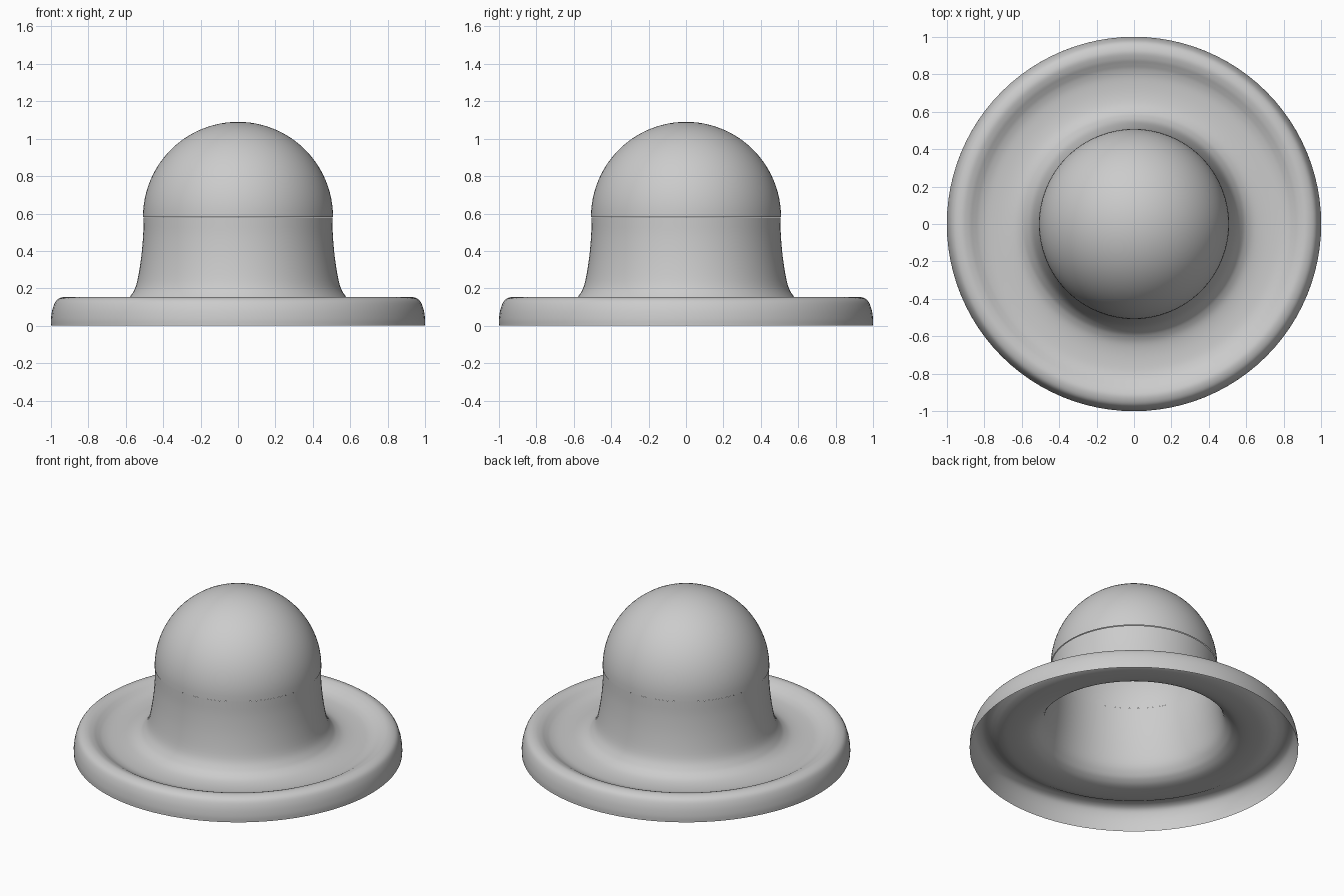
import bpy, bmesh, math
from mathutils import Vector

SIDES = 96

cube = bpy.data.objects.get("Cube")
if cube:
    bpy.data.objects.remove(cube, do_unlink=True)

grey = bpy.data.materials.new("plain grey")
grey.use_nodes = True
grey.diffuse_color = (0.6, 0.6, 0.6, 1)
grey.node_tree.nodes["Principled BSDF"].inputs["Base Color"].default_value = (0.6, 0.6, 0.6, 1)


def smooth_path(points, steps=4):
    """Run a soft curve through the profile points."""
    p = [Vector(q) for q in points]
    p = [2 * p[0] - p[1]] + p + [2 * p[-1] - p[-2]]
    path = []
    for a, b, c, d in zip(p, p[1:], p[2:], p[3:]):
        for s in range(steps):
            t = s / steps
            path.append(b + 0.5 * t * (c - a + t * (2 * a - 5 * b + 4 * c - d
                        + t * (3 * (b - c) + d - a))))
    return path + [p[-2]]


def lathe(name, profile, closed_top=False):
    """Turn a (radius, height) profile, listed from outer base to top, about z."""
    bm = bmesh.new()
    turns = [2 * math.pi * i / SIDES for i in range(SIDES)]
    rings = [[bm.verts.new((r * math.cos(a), r * math.sin(a), z)) for a in turns]
             for r, z in (profile[:-1] if closed_top else profile)]
    for low, high in zip(rings, rings[1:]):
        for i in range(SIDES):
            j = (i + 1) % SIDES
            bm.faces.new((low[i], low[j], high[j], high[i]))
    if closed_top:
        tip = bm.verts.new((0, 0, profile[-1][1]))
        for i in range(SIDES):
            bm.faces.new((rings[-1][i], rings[-1][(i + 1) % SIDES], tip))
    for f in bm.faces:
        f.smooth = True
    mesh = bpy.data.meshes.new(name)
    bm.to_mesh(mesh)
    bm.free()
    mesh.materials.append(grey)
    obj = bpy.data.objects.new(name, mesh)
    bpy.context.collection.objects.link(obj)


# Open-bottomed brim: rolled rim, shallow trough and flared neck
lathe("brim_and_neck", smooth_path([
    (1.0, 0), (1.0, 0.04), (0.99, 0.095), (0.968, 0.138), (0.925, 0.155),
    (0.885, 0.146), (0.855, 0.13), (0.825, 0.115), (0.78, 0.104), (0.71, 0.102),
    (0.65, 0.11), (0.61, 0.127), (0.578, 0.155), (0.545, 0.215), (0.521, 0.34),
    (0.508, 0.47), (0.505, 0.58)]))

# Hemispherical crown sitting on the neck
R, BASE, STEPS = 0.508, 0.582, 24
arc = [math.pi / 2 * i / STEPS for i in range(STEPS + 1)]
lathe("dome", [(R * math.cos(a), BASE + R * math.sin(a)) for a in arc], closed_top=True)
